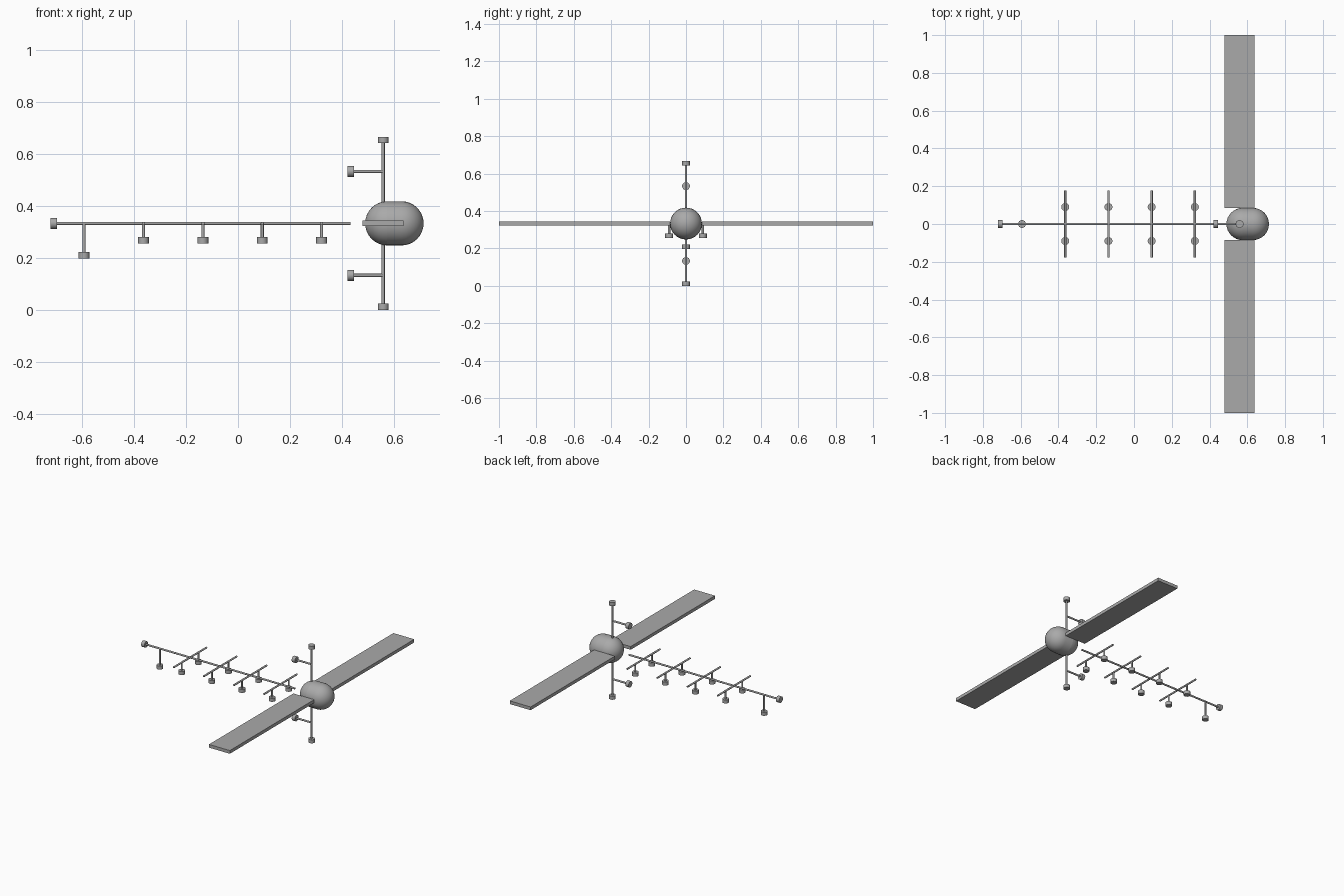
import bpy, bmesh, math
from mathutils import Vector

if "Cube" in bpy.data.objects:
    bpy.data.objects.remove(bpy.data.objects["Cube"])

Z = 0.333      # height of the body axis
ROD = 0.006
CAP = 0.021

grey = bpy.data.materials.new("plain_grey")
grey.diffuse_color = (0.4, 0.4, 0.4, 1)
grey.use_nodes = True
grey.node_tree.nodes["Principled BSDF"].inputs["Base Color"].default_value = grey.diffuse_color


def smooth(ob):
    ob.data.materials.append(grey)
    bpy.context.view_layer.objects.active = ob
    ob.select_set(True)
    bpy.ops.object.shade_smooth_by_angle(angle=math.radians(35))
    ob.select_set(False)


def rod(name, a, b, r=ROD, sides=16):
    """Closed cylinder from a to b."""
    a, b = Vector(a), Vector(b)
    d = b - a
    bpy.ops.mesh.primitive_cylinder_add(vertices=sides, radius=r, depth=d.length,
                                        location=(a + b) / 2)
    ob = bpy.context.object
    ob.rotation_euler = d.to_track_quat('Z', 'Y').to_euler()
    ob.name = name
    smooth(ob)


def thruster(name, a, b, length=0.024):
    """Thin arm from a to b with a wider pod at its far end."""
    a, b = Vector(a), Vector(b)
    pod = b - (b - a).normalized() * length
    rod(name + "_arm", a, pod)
    rod(name + "_pod", pod, b, CAP)


# capsule body along x
bpy.ops.mesh.primitive_uv_sphere_add(segments=32, ring_count=16, radius=0.085)
body = bpy.context.object
body.name = "body"
bm = bmesh.new()
bm.from_mesh(body.data)
bmesh.ops.bisect_plane(bm, geom=bm.verts[:] + bm.edges[:] + bm.faces[:],
                       plane_co=(0, 0, 0), plane_no=(0, 0, 1))
middle = [e for e in bm.edges if all(abs(v.co.z) < 1e-5 for v in e.verts)]
bmesh.ops.split_edges(bm, edges=middle)
for f in bm.faces:
    f.tag = f.calc_center_median().z > 0
for v in bm.verts:
    v.co.z += 0.0275 if v.link_faces[0].tag else -0.0275
bmesh.ops.bridge_loops(bm, edges=[e for e in bm.edges if e.is_boundary])
bmesh.ops.recalc_face_normals(bm, faces=bm.faces)
bm.to_mesh(body.data)
bm.free()
body.location = (0.602, 0, Z)
body.rotation_euler.y = math.pi / 2
smooth(body)

# flat wings
for side, s in (("front", -1), ("back", 1)):
    bpy.ops.mesh.primitive_cube_add(size=1, location=(0.559, s * 0.5425, Z))
    wing = bpy.context.object
    wing.name = side + "_wing"
    wing.scale = (0.158, 0.915, 0.022)
    wing.data.materials.append(grey)

# upright masts with a side arm each
for side, s in (("upper", 1), ("lower", -1)):
    thruster(side + "_mast", (0.559, 0, Z + s * 0.08), (0.559, 0, Z + s * 0.333))
    thruster(side + "_side", (0.559, 0, Z + s * 0.2), (0.422, 0, Z + s * 0.2))

# long boom with tip pod and hanging tail pod
thruster("boom", (0.433, 0, Z), (-0.721, 0, Z))
thruster("tail_drop", (-0.593, 0, Z), (-0.593, 0, 0.198))

# cross bars with a hanging pod on each side
for i in range(4):
    x = -0.364 + i * 0.2287
    rod(f"cross_bar_{i}", (x, -0.178, Z), (x, 0.178, Z))
    for side, s in (("front", -1), ("back", 1)):
        thruster(f"drop_{i}_{side}", (x, s * 0.09, Z), (x, s * 0.09, 0.256))
